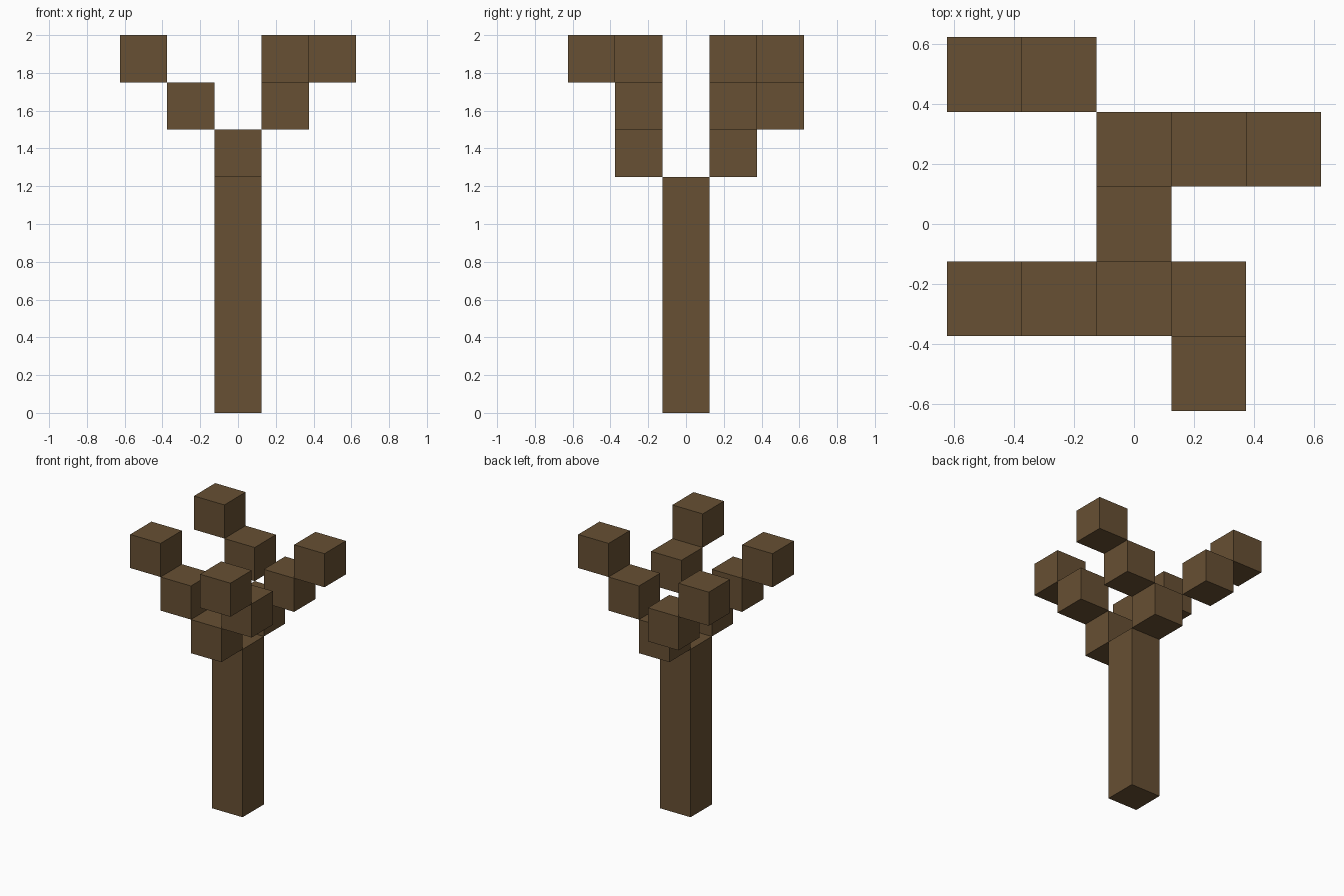
import bpy

if "Cube" in bpy.data.objects:
    bpy.data.objects.remove(bpy.data.objects["Cube"])

U = 0.25       # block size
TRUNK_H = 5    # trunk height in blocks

bark = bpy.data.materials.new("brown_bark")
bark.diffuse_color = (0.136, 0.080, 0.033, 1.0)
bark.use_nodes = True
bark.node_tree.nodes["Principled BSDF"].inputs["Base Color"].default_value = bark.diffuse_color


def block(name, x, y, z, height=1):
    """Box standing on grid cell (x, y) at level z, all in block units."""
    bpy.ops.mesh.primitive_cube_add(size=1, location=(x * U, y * U, (z + height / 2) * U))
    ob = bpy.context.object
    ob.name = name
    ob.scale = (U, U, height * U)
    bpy.ops.object.transform_apply(location=False, rotation=False, scale=True)
    ob.data.materials.append(bark)
    return ob


# Trunk
block("trunk", 0, 0, 0, TRUNK_H)

# Two forks at the top of the trunk, each splitting into two stepped branches
forks = {
    "back": ((0, 1), {"left": [(-1, 2), (-2, 2)], "right": [(1, 1), (2, 1)]}),
    "front": ((0, -1), {"left": [(-1, -1), (-2, -1)], "right": [(1, -1), (1, -2)]}),
}
for side, (base, branches) in forks.items():
    block(f"{side}_fork", *base, TRUNK_H)
    for hand, cells in branches.items():
        for part, level, (x, y) in zip(("branch", "tip"), (1, 2), cells):
            block(f"{side}_{hand}_{part}", x, y, TRUNK_H + level)
